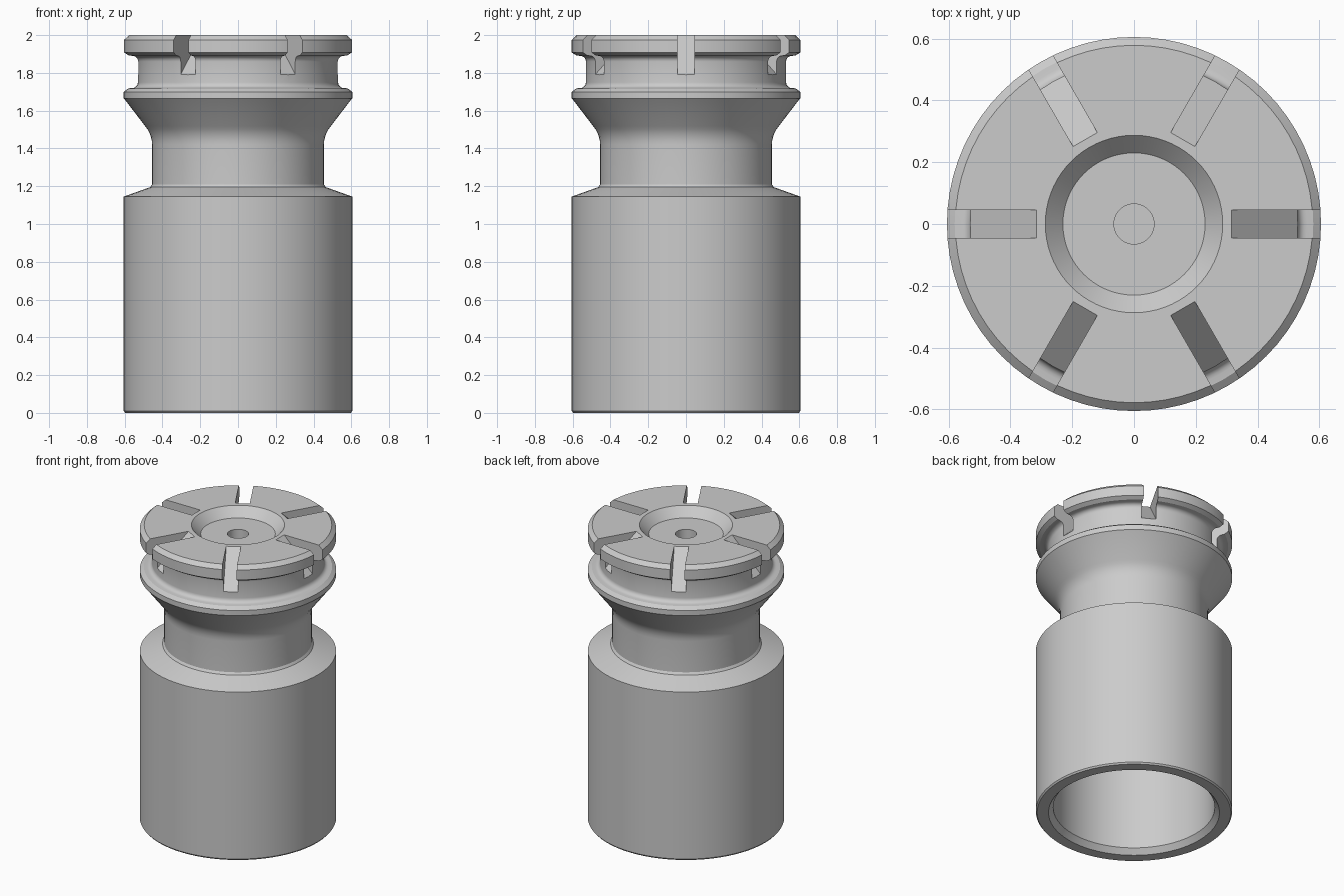
import bpy, bmesh
from math import radians, cos, sin, tau
from mathutils import Matrix

cube = bpy.data.objects.get("Cube")
if cube:
    bpy.data.objects.remove(cube, do_unlink=True)

steel = bpy.data.materials.new("steel grey")
steel.use_nodes = True
grey = (0.6, 0.6, 0.6, 1)
steel.diffuse_color = grey
steel.node_tree.nodes["Principled BSDF"].inputs["Base Color"].default_value = grey


def make_object(name, bm):
    bmesh.ops.recalc_face_normals(bm, faces=bm.faces)
    mesh = bpy.data.meshes.new(name)
    bm.to_mesh(mesh)
    bm.free()
    mesh.materials.append(steel)
    obj = bpy.data.objects.new(name, mesh)
    bpy.context.collection.objects.link(obj)
    return obj


def lathe(name, profile, segments=72):
    """Turn a (radius, height) profile into a closed solid."""
    bm = bmesh.new()
    verts = [bm.verts.new((r, 0, z)) for r, z in profile]
    edges = [bm.edges.new(pair) for pair in zip(verts, verts[1:])]
    bmesh.ops.spin(bm, geom=verts + edges, cent=(0, 0, 0), axis=(0, 0, 1),
                   angle=tau, steps=segments, use_merge=False)
    bmesh.ops.remove_doubles(bm, verts=bm.verts, dist=0.0003)
    return make_object(name, bm)


def arc(cx, cz, radius, start, end, steps=5):
    angles = [radians(start + (end - start) * i / steps) for i in range(steps + 1)]
    return [(cx + radius * cos(a), cz + radius * sin(a)) for a in angles]


# Profile sections, from the inside of the cup round to the top centre
bore = [(0, 1.05), (0.498, 1.05), (0.498, 0.036), (0.527, 0)]
sleeve = [(0.597, 0), (0.605, 0.01), (0.605, 1.145)]
neck = [(0.465, 1.195), (0.455, 1.21)] + arc(0.605, 1.42, 0.15, 180, 139)
lower_collar = [(0.6, 1.66), (0.605, 1.665), (0.605, 1.7), (0.58, 1.718)]
groove = arc(0.56, 1.75, 0.03, 270, 180) + arc(0.56, 1.86, 0.03, 180, 100)
top_flange = [(0.58, 1.892), (0.605, 1.908), (0.605, 1.975), (0.578, 2)]
dish = [(0.287, 2), (0.23, 1.94), (0.065, 1.94), (0.065, 1.8), (0, 1.8)]

body = lathe("notched_bottle_body",
             bore + sleeve + neck + lower_collar + groove + top_flange + dish)

# Six radial slots with floors that slope down and outwards
bm = bmesh.new()
section = [(0.295, 2.02), (0.53, 1.79), (0.7, 1.79), (0.7, 2.02)]
for i in range(6):
    face = bm.faces.new([bm.verts.new((r, -0.045, z)) for r, z in section])
    extruded = bmesh.ops.extrude_face_region(bm, geom=[face], use_keep_orig=True)
    far = [v for v in extruded["geom"] if isinstance(v, bmesh.types.BMVert)]
    bmesh.ops.translate(bm, verts=far, vec=(0, 0.09, 0))
    bmesh.ops.rotate(bm, verts=list(face.verts) + far,
                     matrix=Matrix.Rotation(tau * i / 6, 3, "Z"))
cutter = make_object("slot_cutter", bm)
cutter.hide_render = True

slots = body.modifiers.new("slots", "BOOLEAN")
slots.operation = "DIFFERENCE"
slots.solver = "EXACT"
slots.object = cutter
bpy.ops.object.select_all(action="DESELECT")
body.select_set(True)
bpy.context.view_layer.objects.active = body
bpy.ops.object.modifier_apply(modifier=slots.name)
bpy.data.objects.remove(cutter, do_unlink=True)

# Smooth turned surfaces with crisp machined edges
bpy.ops.object.shade_smooth_by_angle(angle=radians(25))
